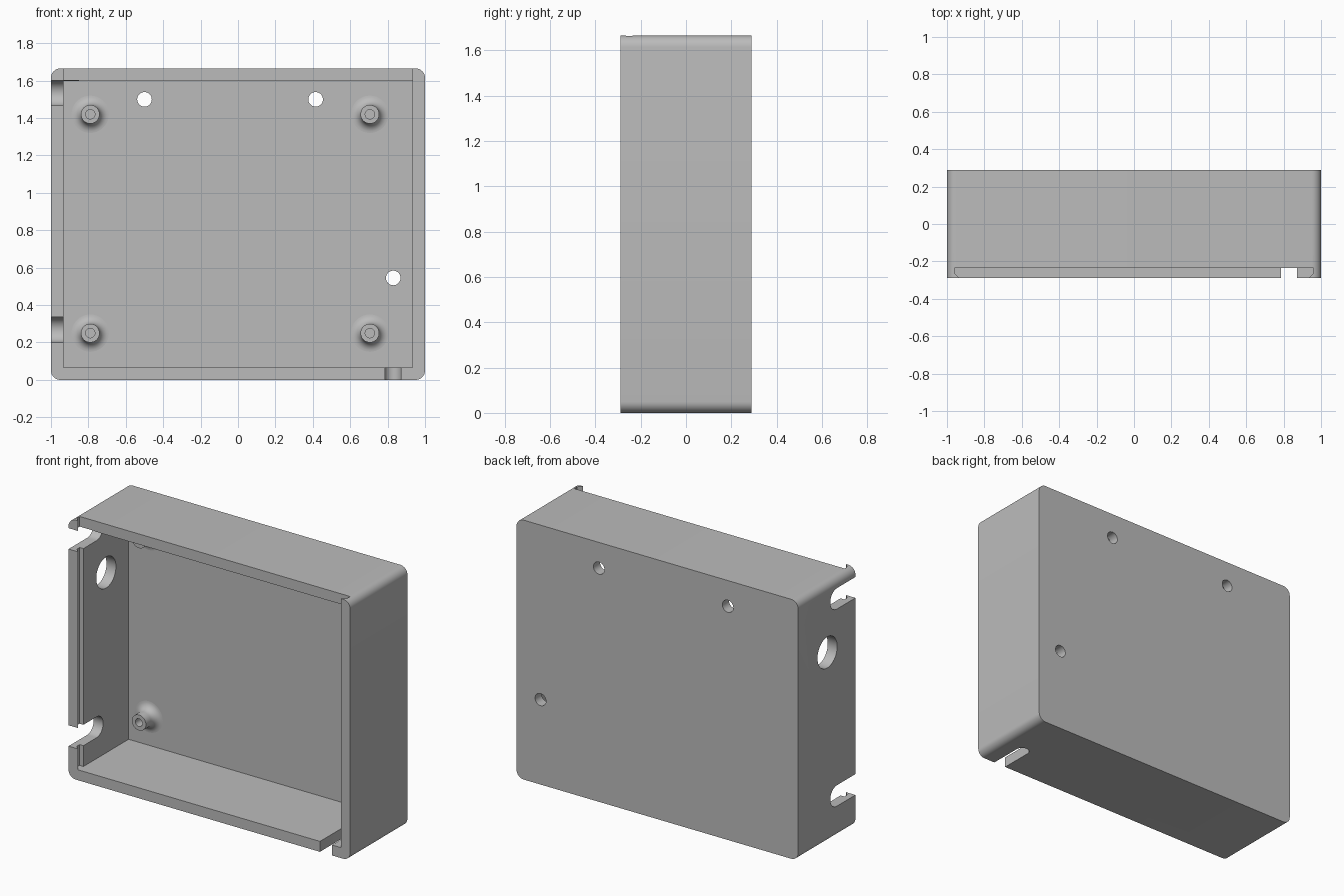
import bpy, bmesh, math
from mathutils import Vector, Matrix

cube = bpy.data.objects.get("Cube")
if cube:
    bpy.data.objects.remove(cube, do_unlink=True)

W, D, H, T = 1.0, 0.29, 1.665, 0.067   # half width, half depth, height, wall

grey = bpy.data.materials.new("plain grey")
grey.use_nodes = True
grey.diffuse_color = (0.5, 0.5, 0.5, 1)
grey.node_tree.nodes["Principled BSDF"].inputs["Base Color"].default_value = (0.5, 0.5, 0.5, 1)


def arc(cu, cv, r, a0, a1, n):
    """Points on an arc, angles in degrees."""
    angles = [math.radians(a0 + (a1 - a0) * i / n) for i in range(n + 1)]
    return [(cu + r * math.cos(a), cv + r * math.sin(a)) for a in angles]


def circle(cu, cv, r, n=40):
    return arc(cu, cv, r, 0, 360, n)[:-1]


def finish(name, bm):
    bmesh.ops.recalc_face_normals(bm, faces=bm.faces)
    mesh = bpy.data.meshes.new(name)
    bm.to_mesh(mesh)
    bm.free()
    mesh.materials.append(grey)
    obj = bpy.data.objects.new(name, mesh)
    bpy.context.collection.objects.link(obj)
    return obj


def prism(name, outline, axis, start, end):
    """Extrude a 2D outline along x, y or z."""
    place = {"x": lambda u, v, w: (w, u, v),
             "y": lambda u, v, w: (u, w, v),
             "z": lambda u, v, w: (u, v, w)}[axis]
    bm = bmesh.new()
    face = bm.faces.new([bm.verts.new(place(u, v, start)) for u, v in outline])
    new = bmesh.ops.extrude_face_region(bm, geom=[face])["geom"]
    shift = Vector(place(0, 0, end - start))
    bmesh.ops.translate(bm, vec=shift, verts=[g for g in new if isinstance(g, bmesh.types.BMVert)])
    return finish(name, bm)


def smooth(obj):
    bpy.ops.object.select_all(action="DESELECT")
    obj.select_set(True)
    bpy.context.view_layer.objects.active = obj
    bpy.ops.object.shade_smooth_by_angle(angle=math.radians(30))


# Outer block with rounded corner edges
R = 0.05
outline = (arc(W - R, R, R, -90, 0, 8) + arc(W - R, H - R, R, 0, 90, 8)
           + arc(R - W, H - R, R, 90, 180, 8) + arc(R - W, R, R, 180, 270, 8))
box = prism("enclosure_box", outline, "y", -D, D)

cutters = []

# Main cavity, open at the front
a = W - T
cutters.append(prism("cavity_cutter", [(-a, T), (a, T), (a, H - T), (-a, H - T)], "y", -D - 0.1, D - T))

# Dovetail channel for a sliding lid, open at the top
half = [(0.96, -0.235), (0.96, -0.264), (a, -D), (a, -D - 0.05)]
cutters.append(prism("lid_channel_cutter", half + [(-x, y) for x, y in reversed(half)], "z", T, H + 0.1))

# Cable slots in the right wall, round ended
for z in (0.268, 1.533):
    r = 0.067
    stadium = [(-D - 0.1, z - r)] + arc(-0.035 - r, z, r, -90, 90, 20) + [(-D - 0.1, z + r)]
    cutters.append(prism("side_slot_cutter", stadium, "x", -W - 0.1, -W + 0.15))

# Cable slot in the floor
x, r = 0.828, 0.043
stadium = [(x + r, -D - 0.1)] + arc(x, -0.035 - r, r, 0, 180, 20) + [(x - r, -D - 0.1)]
cutters.append(prism("floor_slot_cutter", stadium, "z", -0.1, 0.15))

# Round opening in the right wall
cutters.append(prism("side_hole_cutter", circle(-0.005, 1.225, 0.1), "x", -W - 0.1, -W + 0.15))

# Mounting holes through the back
for x, z in ((-0.5, 1.5), (0.415, 1.5), (0.83, 0.545)):
    cutters.append(prism("back_hole_cutter", circle(x, z, 0.039), "y", 0.15, D + 0.1))

for c in cutters:
    c.hide_render = True
    m = box.modifiers.new(c.name, "BOOLEAN")
    m.operation, m.solver, m.object = "DIFFERENCE", "EXACT", c
bpy.context.view_layer.update()
cut_mesh = bpy.data.meshes.new_from_object(box.evaluated_get(bpy.context.evaluated_depsgraph_get()))
box.modifiers.clear()
box.data = cut_mesh
for c in cutters:
    bpy.data.objects.remove(c, do_unlink=True)
smooth(box)

# Standoffs with a filleted foot and a blind screw hole
profile = ([(0.1, -0.005)] + arc(0.1, 0.05, 0.05, 270, 180, 8)
           + [(0.05, 0.1), (0.025, 0.1), (0.025, 0.01), (0, 0.01)])
for height, z in (("lower", 0.25), ("upper", 1.42)):
    for side, x in (("right", -0.79), ("left", 0.705)):
        bm = bmesh.new()
        pts = [bm.verts.new((r, 0, h)) for r, h in profile]
        edges = [bm.edges.new(pair) for pair in zip(pts, pts[1:])]
        bmesh.ops.spin(bm, geom=pts + edges, axis=(0, 0, 1), cent=(0, 0, 0),
                       angle=math.tau, steps=36, use_duplicate=False)
        bmesh.ops.remove_doubles(bm, verts=bm.verts, dist=0.0001)
        standoff = finish(f"{height}_{side}_standoff", bm)
        standoff.data.transform(Matrix.Translation((x, D - T, z)) @ Matrix.Rotation(math.pi / 2, 4, "X"))
        smooth(standoff)
